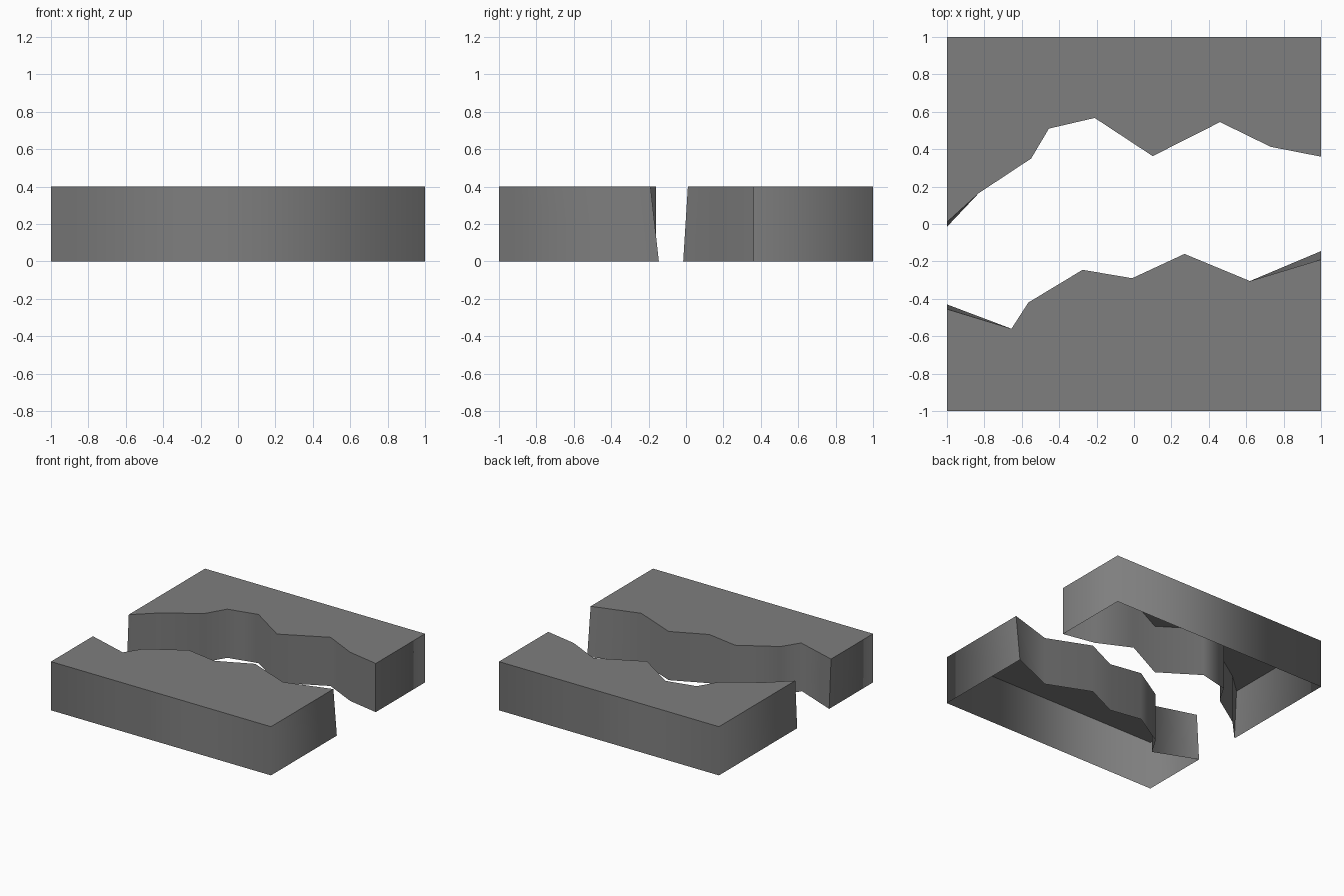
import bpy, bmesh

if "Cube" in bpy.data.objects:
    bpy.data.objects.remove(bpy.data.objects["Cube"])

HEIGHT = 0.4

# One flat rock colour
rock = bpy.data.materials.new("grey rock")
rock.diffuse_color = (0.21, 0.21, 0.21, 1)
rock.use_nodes = True
rock.node_tree.nodes["Principled BSDF"].inputs["Base Color"].default_value = rock.diffuse_color

# Ragged gully edges seen from above, left to right
NORTH = [(-1, 0.01), (-0.83, 0.165), (-0.55, 0.35), (-0.455, 0.51), (-0.21, 0.567),
         (0.10, 0.363), (0.46, 0.545), (0.73, 0.413), (1, 0.36)]
SOUTH = [(-1, -0.455), (-0.655, -0.56), (-0.565, -0.42), (-0.275, -0.245),
         (-0.01, -0.29), (0.27, -0.16), (0.62, -0.305), (1, -0.19)]


def bank(name, edge, back, foot):
    """Open-bottomed slab; foot gives the y of gully points that lean at the base."""
    outline = edge + [(1, back), (-1, back)]
    bm = bmesh.new()
    top = [bm.verts.new((x, y, HEIGHT)) for x, y in outline]
    base = [bm.verts.new((x, foot.get(i, y), 0)) for i, (x, y) in enumerate(outline)]
    n = len(outline)
    cap = bm.faces.new(top)
    for i in range(n):
        j = (i + 1) % n
        bm.faces.new((base[i], base[j], top[j], top[i])).smooth = True
    bmesh.ops.recalc_face_normals(bm, faces=bm.faces[:])
    if cap.normal.z < 0:
        bmesh.ops.reverse_faces(bm, faces=bm.faces[:])
    # Crisp top rim and gully ends, soft outer corners
    for e in cap.edges:
        e.smooth = False
    for i in (0, len(edge) - 1):
        bm.edges.get((top[i], base[i])).smooth = False
    mesh = bpy.data.meshes.new(name)
    bm.to_mesh(mesh)
    bm.free()
    mesh.materials.append(rock)
    bpy.context.collection.objects.link(bpy.data.objects.new(name, mesh))


bank("north_bank", NORTH, 1, {0: -0.015})
bank("south_bank", SOUTH, -1, {0: -0.43, 1: -0.57, 7: -0.145})
